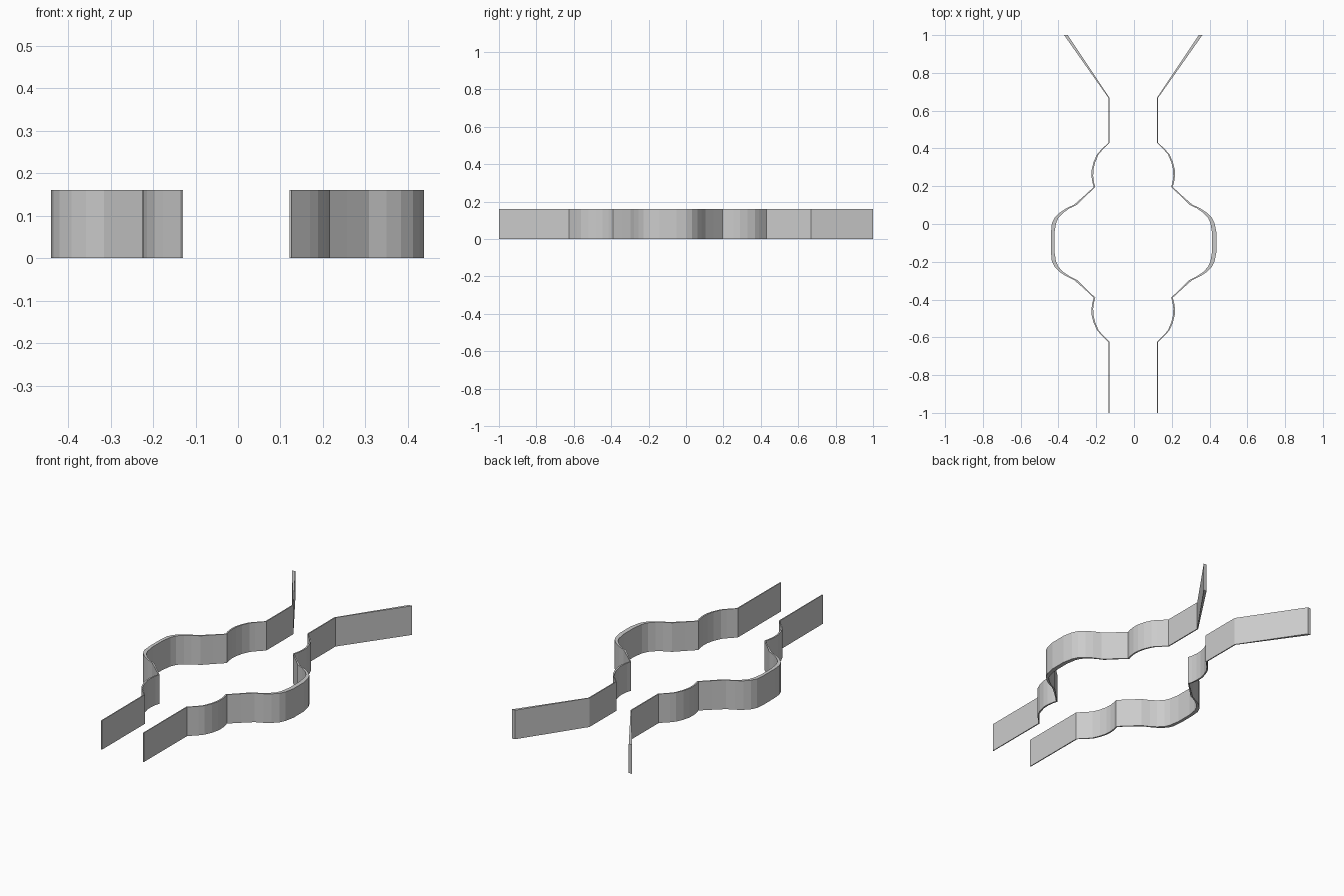
import bpy, bmesh

if "Cube" in bpy.data.objects:
    bpy.data.objects.remove(bpy.data.objects["Cube"])

HEIGHT = 0.16
MID_Y = -0.097    # bulge and side bumps are symmetric about this line
AXIS_X = -0.004   # the pair is mirrored about this line

# Half of the wavy wall: y distance from the bulge centre, inner x, outer x
HALF = [
    (0.045, 0.414, 0.438), (0.100, 0.405, 0.427), (0.130, 0.392, 0.412),
    (0.158, 0.365, 0.384), (0.180, 0.333, 0.350), (0.200, 0.292, 0.308),
    (0.245, 0.247, 0.257), (0.293, 0.197, 0.205),
    (0.318, 0.204, 0.212), (0.350, 0.208, 0.217), (0.385, 0.207, 0.216),
    (0.425, 0.197, 0.206), (0.465, 0.180, 0.188), (0.487, 0.161, 0.169),
    (0.528, 0.121, 0.127),
]


def wall_profile():
    pts = [(-1.0, 0.121, 0.126)]
    pts += [(MID_Y - d, i, o) for d, i, o in reversed(HALF)]
    pts += [(MID_Y + d, i, o) for d, i, o in HALF]
    pts += [(0.667, 0.121, 0.127), (1.0, 0.343, 0.362)]
    return pts


def make_wall(name, mirrored):
    pts = wall_profile()
    bm = bmesh.new()

    def place(x):
        return 2 * AXIS_X - x if mirrored else x

    # One rectangular cross-section per profile point
    rings = []
    for y, xi, xo in pts:
        rings.append([bm.verts.new((place(x), y, z)) for x, z in
                      ((xi, 0), (xo, 0), (xo, HEIGHT), (xi, HEIGHT))])
    for a, b in zip(rings, rings[1:]):
        for k in range(4):
            n = (k + 1) % 4
            bm.faces.new((a[k], a[n], b[n], b[k]))
    bm.faces.new(rings[0])
    bm.faces.new(rings[-1])
    bmesh.ops.recalc_face_normals(bm, faces=bm.faces)
    # Keep the pair inside equal limits left and right
    for v in bm.verts:
        if v.co.x < -0.44:
            v.co.x = -0.44
    mesh = bpy.data.meshes.new(name)
    bm.to_mesh(mesh)
    bm.free()
    obj = bpy.data.objects.new(name, mesh)
    bpy.context.collection.objects.link(obj)
    return obj


make_wall("right_wall", False)
make_wall("left_wall", True)
